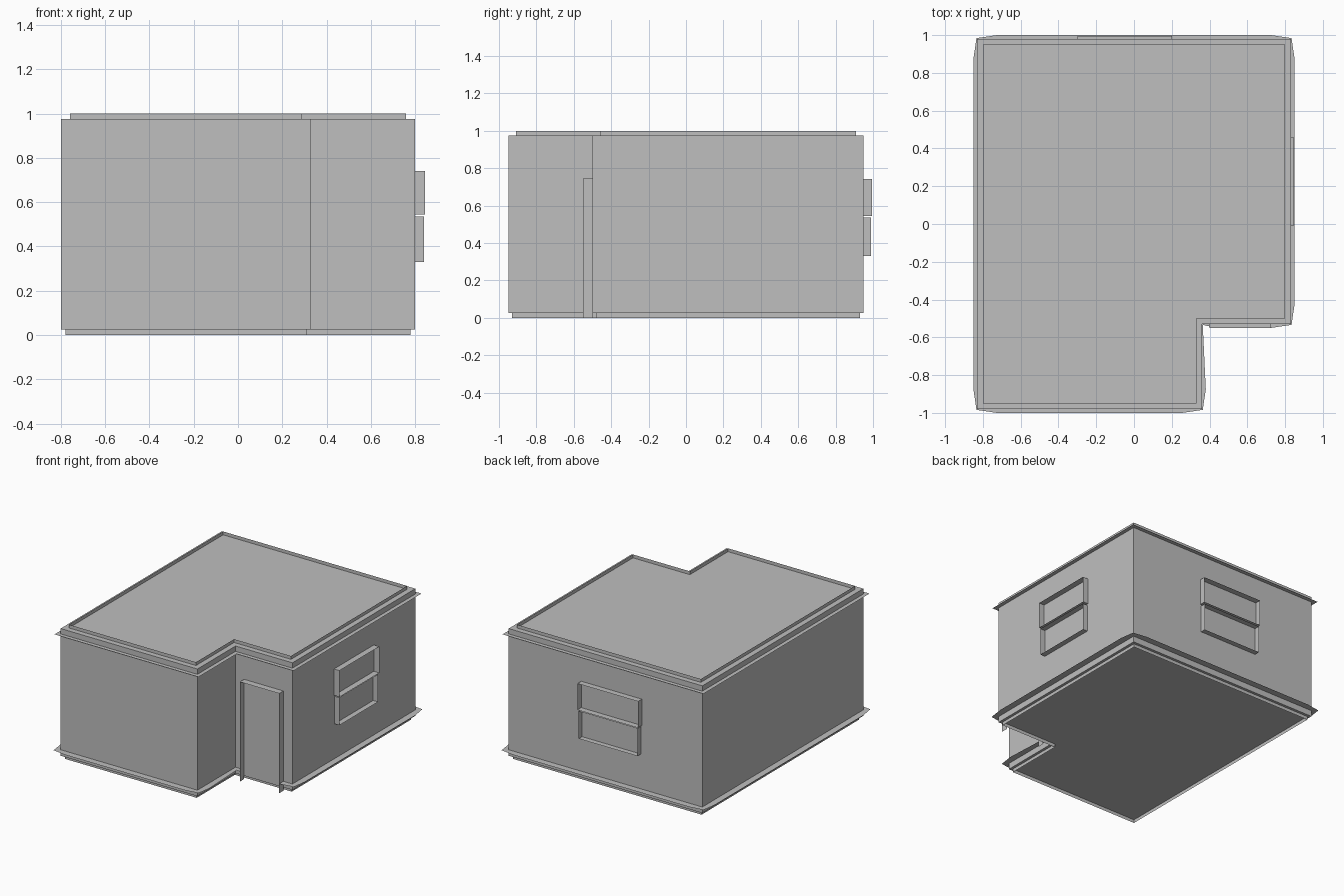
import bpy
from mathutils import Vector

if "Cube" in bpy.data.objects:
    bpy.data.objects.remove(bpy.data.objects["Cube"])

plaster = bpy.data.materials.new("plain_grey")
plaster.diffuse_color = (0.52, 0.52, 0.52, 1)
plaster.use_nodes = True
plaster.node_tree.nodes["Principled BSDF"].inputs["Base Color"].default_value = plaster.diffuse_color


def make(name, verts, faces):
    me = bpy.data.meshes.new(name)
    me.from_pydata([tuple(v) for v in verts], [], faces)
    me.materials.append(plaster)
    ob = bpy.data.objects.new(name, me)
    bpy.context.collection.objects.link(ob)
    return ob


def outline(d=0.0):
    """L-shaped footprint, grown outward by d."""
    l, r, n = -0.8 - d, 0.8 + d, 0.33 + d
    f, b, m = -0.95 - d, 0.95 + d, -0.5 - d
    return [(l, f), (n, f), (n, m), (r, m), (r, b), (l, b)]


def strip(name, lower, upper, skip=lambda a, b: False):
    """Closed ribbon between two matching loops of 3D points."""
    n = len(lower)
    faces = [(i, (i + 1) % n, n + (i + 1) % n, n + i) for i in range(n)
             if not skip(lower[i], lower[(i + 1) % n])]
    return make(name, list(lower) + list(upper), faces)


def loop(d, z):
    return [(x, y, z) for x, y in outline(d)]


# Walls with roof and floor slabs
n = 6
walls = strip("walls", loop(0, 0.025), loop(0, 0.975))
make("roof_slab", loop(0, 0.975), [tuple(range(n))])
make("floor_slab", loop(0, 0.025), [tuple(reversed(range(n)))])

# Thin upstand around the roof and thin plinth below the floor
strip("roof_upstand", loop(-0.04, 0.975), loop(-0.04, 1.0))
strip("plinth", loop(-0.02, 0.0), loop(-0.02, 0.025))

# Cornice ledge below the roof
strip("cornice_ledge", loop(0.03, 0.935), loop(0, 0.935))

# Base ledge: wide, drawn in slightly at outer corners, open at the door
DOOR = (0.4, 0.725)
Z = 0.07
inner, outer = [], []
base, mid, tight = outline(), outline(0.05), outline(0.034)
for i, c in enumerate(base):
    c = Vector(c)
    to_prev = (Vector(base[i - 1]) - c).normalized()
    to_next = (Vector(base[(i + 1) % n]) - c).normalized()
    if i == 2:                       # inside corner of the porch
        pairs = [(c, Vector(tight[i])),
                 (Vector((DOOR[0], -0.5)), Vector((DOOR[0], -0.542)))]
    else:
        out_prev, out_next = -to_next * 0.05, -to_prev * 0.05
        p, q = c + to_prev * 0.075, c + to_next * 0.075
        pairs = [(p, p + out_prev), (c, Vector(tight[i])), (q, q + out_next)]
    for a, b in pairs:
        inner.append((a.x, a.y, Z))
        outer.append((b.x, b.y, Z))


def in_door(a, b):
    return (abs(a[1] + 0.5) < 0.01 and abs(b[1] + 0.5) < 0.01
            and abs(a[0] - DOOR[0]) < 0.01 and abs(b[0] - DOOR[1]) < 0.01)


strip("base_ledge", outer, inner, skip=lambda a, b: False if not in_door(
    (a[0], -0.5 if -0.56 < a[1] < -0.49 else a[1]),
    (b[0], -0.5 if -0.56 < b[1] < -0.49 else b[1])) else True)


def reveal(name, place, u0, u1, z0, z1, depth, sill=True):
    """Thin projecting surround; place(u, out, z) maps onto a wall."""
    rect = [(u0, z0), (u0, z1), (u1, z1), (u1, z0)]
    verts = [place(u, o, z) for o in (0, depth) for u, z in rect]
    faces = [(i, (i + 1) % 4, 4 + (i + 1) % 4, 4 + i)
             for i in range(4 if sill else 3)]
    make(name, verts, faces)


# Door surround in the porch
reveal("door_surround", lambda u, o, z: (u, -0.5 - o, z),
       DOOR[0], DOOR[1], 0.0, 0.745, 0.05, sill=False)

# Two-sash windows on the right and back walls
walls_with_windows = [
    ("right", lambda u, o, z: (0.8 + o, u, z), -0.01, 0.46),
    ("back", lambda u, o, z: (u, 0.95 + o, z), -0.30, 0.20)]
for side, place, u0, u1 in walls_with_windows:
    reveal(side + "_window_upper_sash", place, u0, u1, 0.545, 0.742, 0.045)
    reveal(side + "_window_lower_sash", place, u0 + 0.007, u1 - 0.007,
           0.33, 0.535, 0.04)
